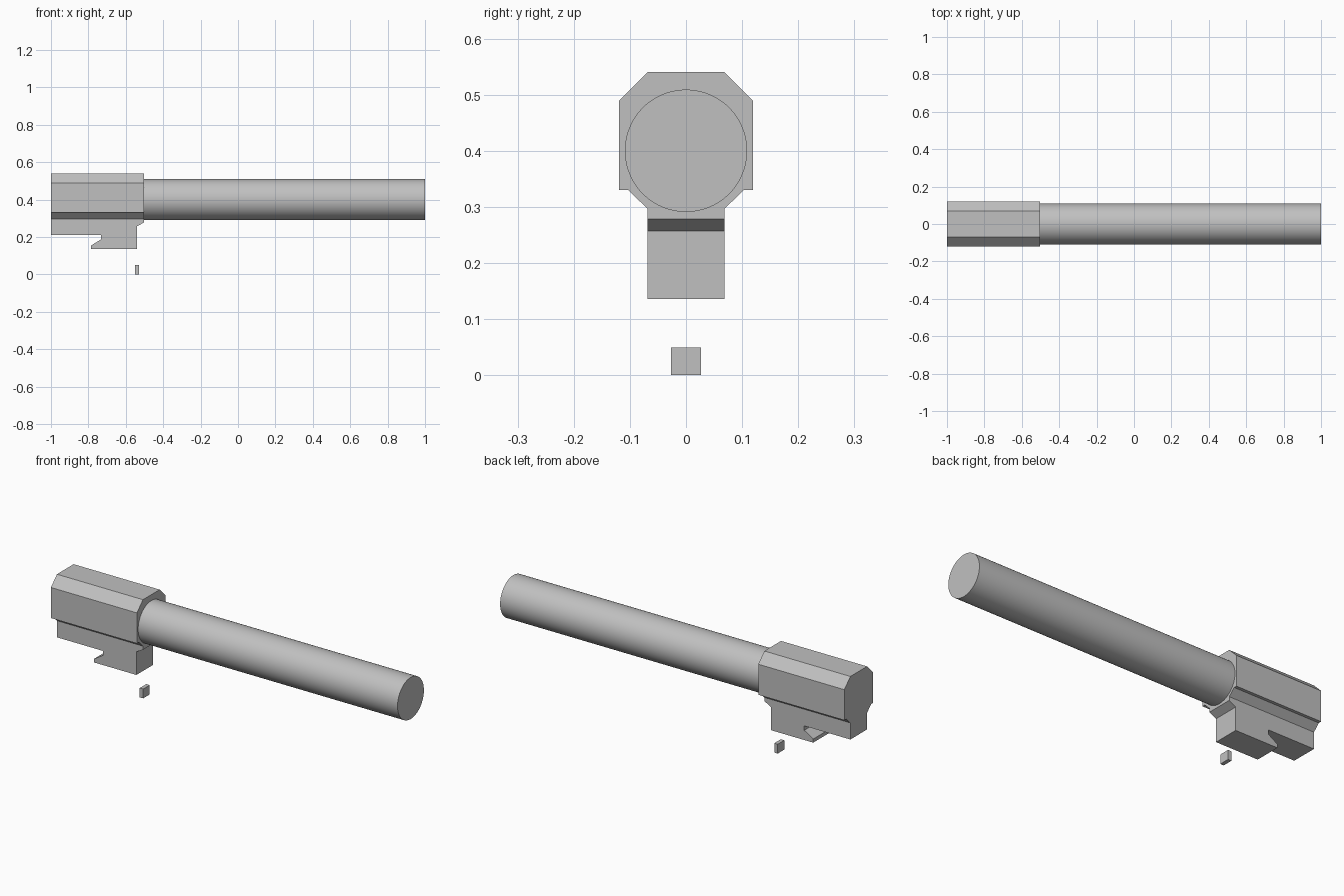
import bpy
import bmesh
import math
from mathutils import Vector

cube = bpy.data.objects.get("Cube")
if cube:
    bpy.data.objects.remove(cube, do_unlink=True)

# Single flat grey
grey = bpy.data.materials.new("plain_grey")
grey.use_nodes = True
colour = (0.53, 0.53, 0.53, 1)
grey.diffuse_color = colour
grey.node_tree.nodes["Principled BSDF"].inputs["Base Color"].default_value = colour


def add_object(name, bm):
    bmesh.ops.recalc_face_normals(bm, faces=bm.faces)
    mesh = bpy.data.meshes.new(name)
    bm.to_mesh(mesh)
    bm.free()
    mesh.materials.append(grey)
    obj = bpy.data.objects.new(name, mesh)
    bpy.context.collection.objects.link(obj)
    return obj


def prism(name, points, push):
    """Extrude a closed outline along a vector."""
    bm = bmesh.new()
    face = bm.faces.new([bm.verts.new(p) for p in points])
    extruded = bmesh.ops.extrude_face_region(bm, geom=[face])["geom"]
    verts = [v for v in extruded if isinstance(v, bmesh.types.BMVert)]
    bmesh.ops.translate(bm, verts=verts, vec=Vector(push))
    return add_object(name, bm)


# Chamfered block: mirrored end section, trimmed by the side outline
half = [(0.069, 0.1), (0.069, 0.297), (0.103, 0.33), (0.119, 0.33),
        (0.119, 0.49), (0.069, 0.54)]
section = half + [(-y, z) for y, z in reversed(half)]
block = prism("rear_block", [(-1.1, y, z) for y, z in section], (0.8, 0, 0))

side = [(-1, 0.6), (-1, 0.21), (-0.733, 0.21), (-0.733, 0.187), (-0.785, 0.155),
        (-0.785, 0.136), (-0.54, 0.136), (-0.54, 0.257), (-0.502, 0.278), (-0.502, 0.6)]
cutter = prism("side_outline_cutter", [(x, -0.2, z) for x, z in side], (0, 0.4, 0))
cutter.hide_render = True

trim = block.modifiers.new("Trim", "BOOLEAN")
trim.operation = "INTERSECT"
trim.solver = "EXACT"
trim.object = cutter
bpy.context.view_layer.objects.active = block
bpy.ops.object.modifier_apply(modifier=trim.name)
bpy.data.objects.remove(cutter, do_unlink=True)

# Long solid round tube, starting inside the block
start, end = -0.53, 1.0
bm = bmesh.new()
bmesh.ops.create_cone(bm, cap_ends=True, segments=96, radius1=0.109,
                      radius2=0.109, depth=end - start)
tube = add_object("round_tube", bm)
tube.rotation_euler.y = math.pi / 2
tube.location = ((start + end) / 2, 0, 0.4)
bpy.ops.object.select_all(action="DESELECT")
tube.select_set(True)
bpy.context.view_layer.objects.active = tube
bpy.ops.object.shade_smooth_by_angle(angle=math.radians(30))

# Small plain tab beneath the block
tab = [(-0.027, 0), (0.027, 0), (0.027, 0.049), (-0.027, 0.049)]
prism("small_tab", [(-0.55, y, z) for y, z in tab], (0.02, 0, 0))
